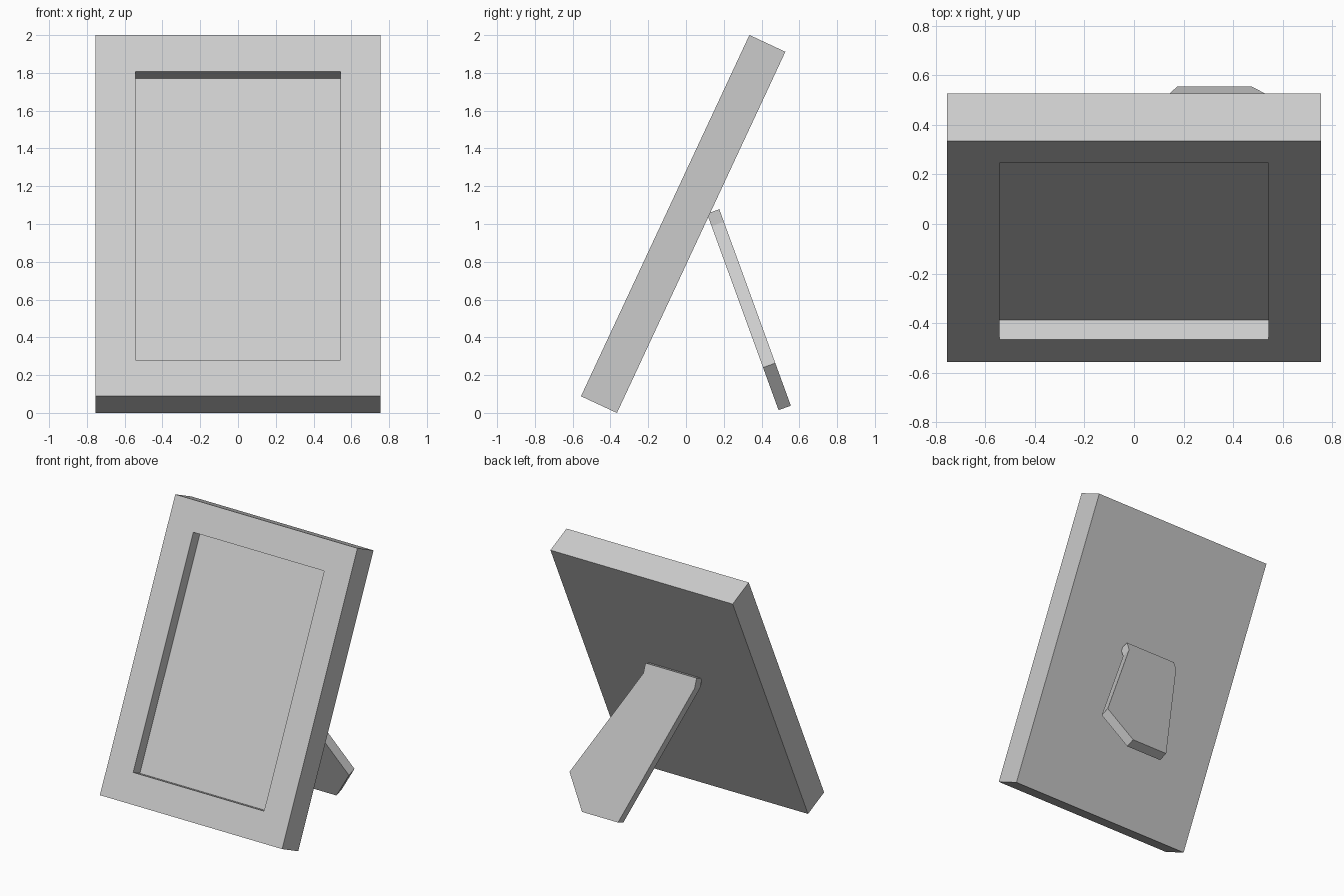
import bpy, bmesh
from math import radians
from mathutils import Matrix, Vector

if "Cube" in bpy.data.objects:
    bpy.data.objects.remove(bpy.data.objects["Cube"])


def finish(bm, name, location, tilt):
    bmesh.ops.recalc_face_normals(bm, faces=bm.faces[:])
    mesh = bpy.data.meshes.new(name)
    bm.to_mesh(mesh)
    bm.free()
    obj = bpy.data.objects.new(name, mesh)
    obj.location = location
    obj.rotation_euler = (radians(tilt), 0, 0)
    bpy.context.collection.objects.link(obj)
    return obj


# Picture frame: leaning slab with a recessed picture area in its front
bm = bmesh.new()
bmesh.ops.create_cube(bm, size=1, matrix=Matrix.Diagonal((1.51, 0.21, 2.11, 1)))
bm.normal_update()
front = min(bm.faces, key=lambda f: f.calc_center_median().y)
bmesh.ops.inset_individual(bm, faces=[front], thickness=0.213, use_even_offset=True)
front = bmesh.ops.extrude_discrete_faces(bm, faces=[front])["faces"][0]
bmesh.ops.translate(bm, verts=front.verts[:], vec=(0, 0.088, 0))
finish(bm, "picture_frame", (0, -0.015, 1.0), -25)

# Easel leg: lopsided flat plate, leaning against the back of the frame
outline = [(0.175, 0), (0.473, 0), (0.634, 0.24), (0.212, 1.036),
           (0.212, 1.107), (-0.212, 1.107), (-0.212, 1.036)]
bm = bmesh.new()
plate = bm.faces.new([bm.verts.new((x, 0, u)) for x, u in outline])
ext = bmesh.ops.extrude_face_region(bm, geom=[plate])["geom"]
bmesh.ops.translate(bm, verts=[v for v in ext if isinstance(v, bmesh.types.BMVert)],
                    vec=Vector((0, -0.069, 0)))
finish(bm, "easel_leg", (0, 0.555, 0.038), 20)
